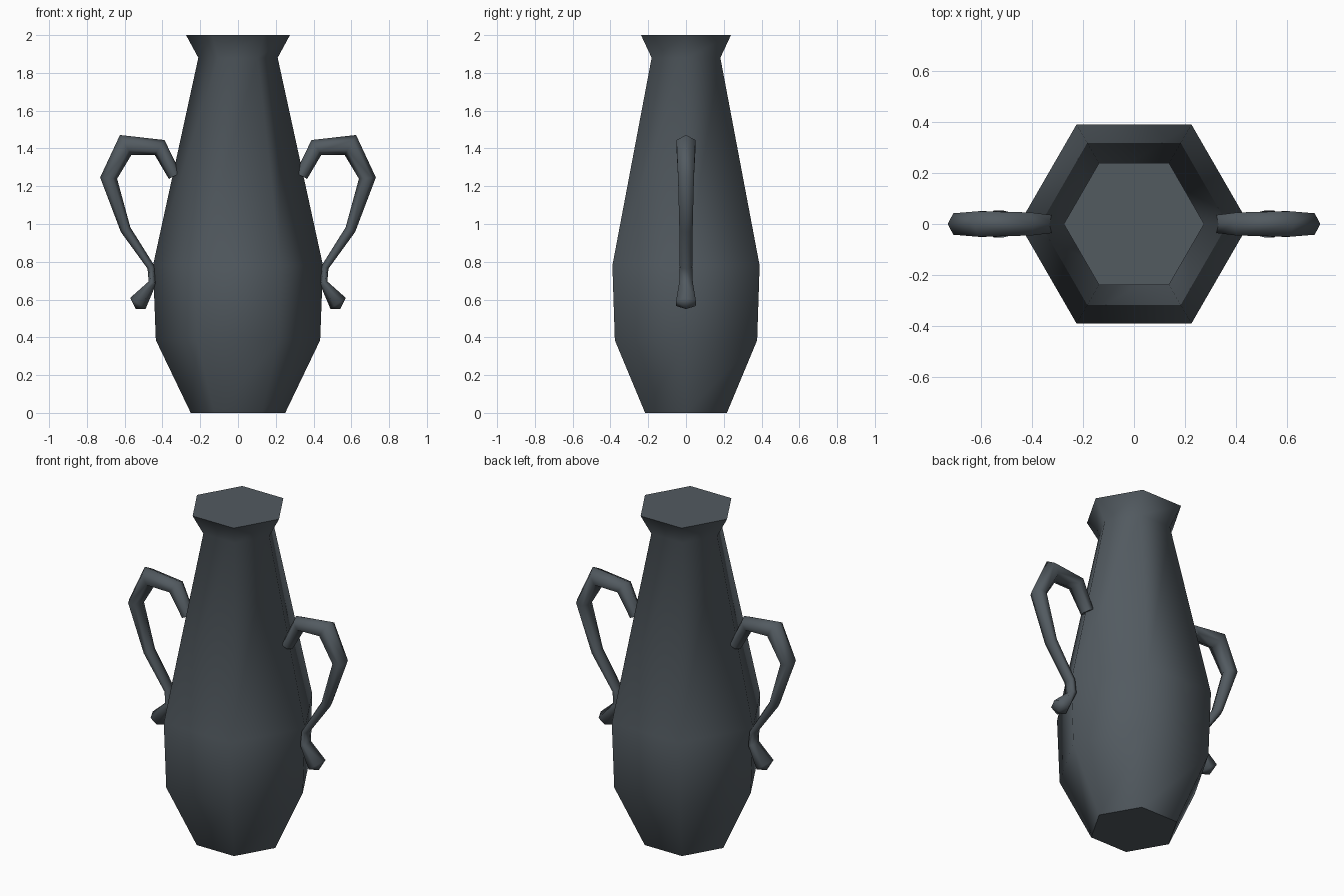
import bpy, bmesh
from math import pi, sin, cos
from mathutils import Vector

cube = bpy.data.objects.get("Cube")
if cube:
    bpy.data.objects.remove(cube, do_unlink=True)

slate = bpy.data.materials.new("dark_slate")
slate.use_nodes = True
colour = (0.085, 0.103, 0.118, 1)
slate.diffuse_color = colour
slate.node_tree.nodes["Principled BSDF"].inputs["Base Color"].default_value = colour

SIDES = 6


def loft(name, rings, tip=None):
    """Skin a row of six-sided rings and close both ends."""
    bm = bmesh.new()
    loops = [[bm.verts.new(p) for p in ring] for ring in rings]
    for a, b in zip(loops, loops[1:]):
        for i in range(SIDES):
            j = (i + 1) % SIDES
            bm.faces.new((a[i], a[j], b[j], b[i])).smooth = True
    ends = [bm.faces.new(loops[0])]
    if tip:
        point = bm.verts.new(tip)
        for i in range(SIDES):
            f = bm.faces.new((loops[-1][i], loops[-1][(i + 1) % SIDES], point))
            f.smooth = True
    else:
        ends.append(bm.faces.new(loops[-1]))
    # Flat end caps keep a crisp border
    for f in ends:
        for e in f.edges:
            e.smooth = False
    bmesh.ops.recalc_face_normals(bm, faces=bm.faces[:])
    mesh = bpy.data.meshes.new(name)
    bm.to_mesh(mesh)
    bm.free()
    mesh.materials.append(slate)
    obj = bpy.data.objects.new(name, mesh)
    bpy.context.collection.objects.link(obj)
    return obj


angles = [i * 2 * pi / SIDES for i in range(SIDES)]

# Vase body: radius and height, foot to rim
profile = [(0.25, 0), (0.435, 0.385), (0.45, 0.78), (0.21, 1.88), (0.275, 2)]
loft("vase_body", [[(r * cos(t), r * sin(t), z) for t in angles] for r, z in profile])

# Handle: x, z, half thickness, half width along the curl
path = [
    (0.335, 1.255, 0.035, 0.035),
    (0.415, 1.405, 0.047, 0.045),
    (0.595, 1.418, 0.061, 0.050),
    (0.685, 1.243, 0.045, 0.042),
    (0.595, 0.970, 0.028, 0.035),
    (0.460, 0.770, 0.020, 0.033),
    (0.453, 0.690, 0.021, 0.036),
    (0.530, 0.580, 0.050, 0.052),
]
points = [Vector((x, 0, z)) for x, z, _, _ in path]
rings = []
for i, (p, (_, _, thick, wide)) in enumerate(zip(points, path)):
    tangent = Vector()
    if i > 0:
        tangent += (p - points[i - 1]).normalized()
    if i < len(points) - 1:
        tangent += (points[i + 1] - p).normalized()
    tangent.normalize()
    across = Vector((-tangent.z, 0, tangent.x))
    side = Vector((0, wide / sin(pi / 3), 0))
    rings.append([p + across * thick * cos(t) + side * sin(t) for t in angles])

handles = loft("side_handles", rings, tip=(0.542, 0, 0.55))
mirror = handles.modifiers.new("both_sides", "MIRROR")
mirror.use_axis = (True, False, False)
mirror.use_mirror_merge = False
